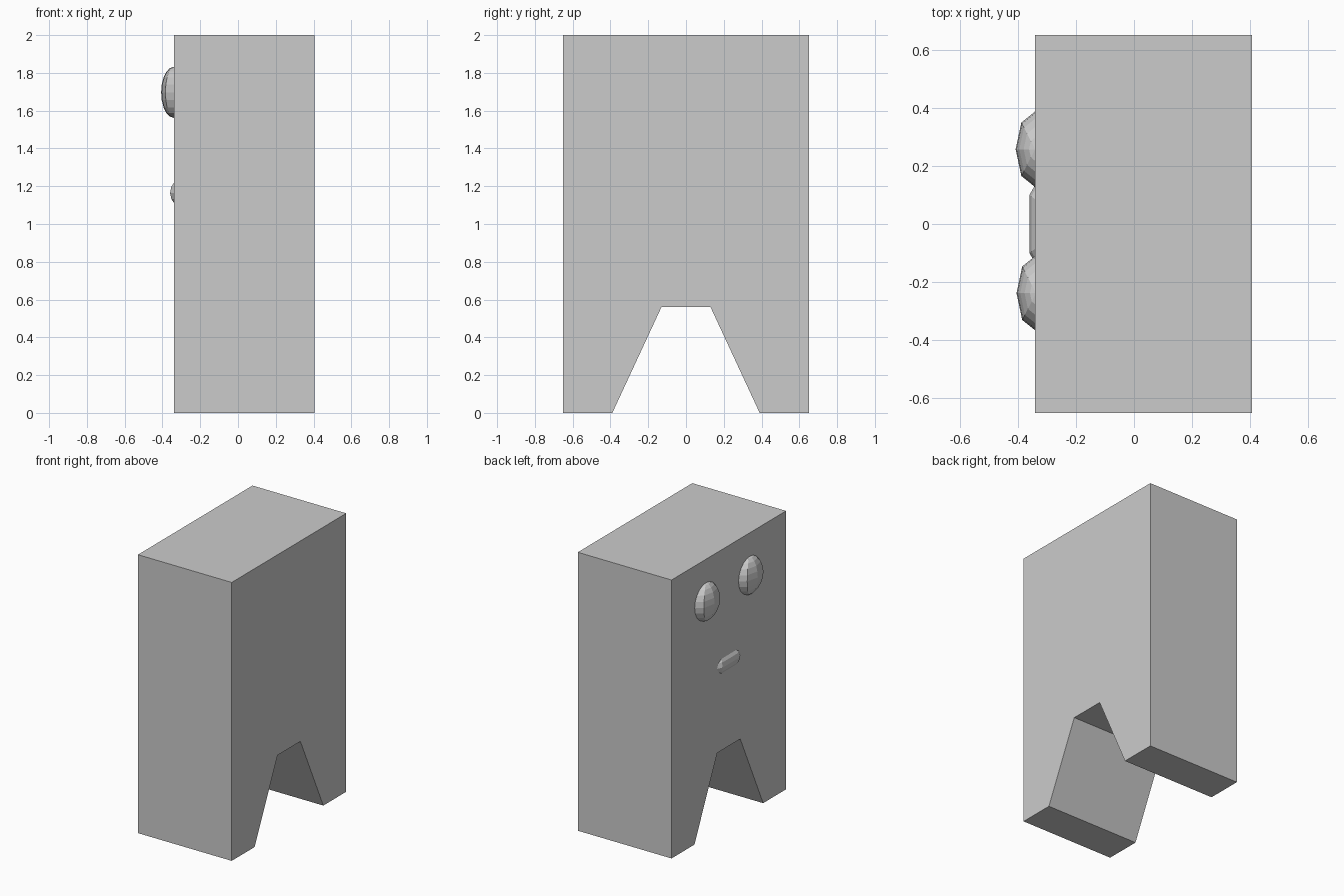
import bpy, bmesh
from math import radians
from mathutils import Matrix

if "Cube" in bpy.data.objects:
    bpy.data.objects.remove(bpy.data.objects["Cube"])


def finish(name, bm):
    bmesh.ops.recalc_face_normals(bm, faces=bm.faces)
    me = bpy.data.meshes.new(name)
    bm.to_mesh(me)
    bm.free()
    ob = bpy.data.objects.new(name, me)
    bpy.context.collection.objects.link(ob)
    return ob


def ellipsoid(name, centre, radii, turn=0):
    bm = bmesh.new()
    bmesh.ops.create_uvsphere(bm, u_segments=8, v_segments=10, radius=1)
    m = (Matrix.Translation(centre) @ Matrix.Diagonal((*radii, 1))
         @ Matrix.Rotation(radians(turn), 4, 'Z'))
    bmesh.ops.transform(bm, matrix=m, verts=bm.verts)
    return finish(name, bm)


# Body: block with a tapered notch between the two legs, extruded along x
half = [(0.13, 0.56), (0.39, 0), (0.65, 0), (0.65, 2)]
profile = half + [(-y, z) for y, z in reversed(half)]
bm = bmesh.new()
face = bm.faces.new([bm.verts.new((-0.34, y, z)) for y, z in profile])
ext = bmesh.ops.extrude_face_region(bm, geom=[face], use_keep_orig=True)
verts = [g for g in ext["geom"] if isinstance(g, bmesh.types.BMVert)]
bmesh.ops.translate(bm, vec=(0.745, 0, 0), verts=verts)
finish("body", bm)

# Eyes: faceted domes half sunk into the face
for name, x, y in (("left_eye", -0.34, 0.257), ("right_eye", -0.337, -0.238)):
    ellipsoid(name, (x, y, 1.697), (0.067, 0.13, 0.135))

# Mouth: wide flat-fronted ellipsoid, mostly sunk into the face
ellipsoid("mouth", (-0.223, 0, 1.165), (0.148, 0.26, 0.105), 22.5)
